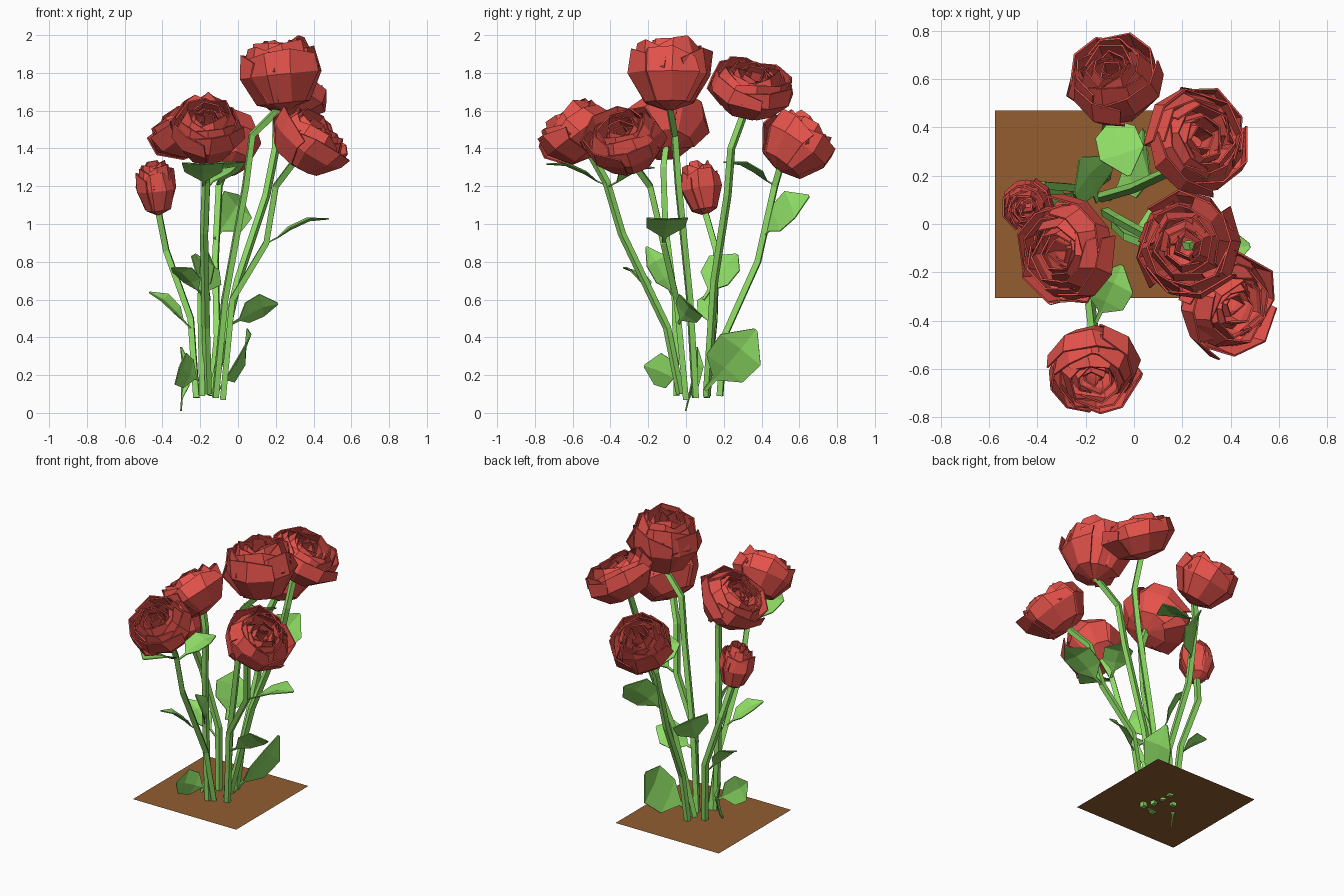
import bpy, bmesh, math, random
from mathutils import Vector, Matrix

if "Cube" in bpy.data.objects:
    bpy.data.objects.remove(bpy.data.objects["Cube"])

random.seed(4)


def material(name, rgb):
    m = bpy.data.materials.new(name)
    m.diffuse_color = (*rgb, 1)
    m.use_nodes = True
    m.node_tree.nodes["Principled BSDF"].inputs["Base Color"].default_value = m.diffuse_color
    return m


RED = material("petal_red", (0.78, 0.085, 0.07))
GREEN = material("leaf_green", (0.27, 0.72, 0.13))
BROWN = material("soil_brown", (0.29, 0.11, 0.03))


def finish(bm, name, mat):
    me = bpy.data.meshes.new(name)
    bm.to_mesh(me)
    bm.free()
    me.materials.append(mat)
    ob = bpy.data.objects.new(name, me)
    bpy.context.collection.objects.link(ob)
    return ob


def skin(bm, rows):
    for a, b in zip(rows, rows[1:]):
        for i in range(len(a) - 1):
            bm.faces.new((a[i], a[i + 1], b[i + 1], b[i]))


# Petal rings: radius share, top height share, rim curl, petal count
RINGS = [(1.0, 0.84, 0.93, 4), (0.90, 0.97, 0.78, 4), (0.70, 0.98, 0.76, 3),
         (0.49, 0.93, 0.74, 3), (0.29, 0.86, 0.75, 2)]
CUP = [(0.10, 0.0), (0.62, 0.12), (1.0, 0.58)]


def rose(name, centre, axis, R, H):
    axis = Vector(axis).normalized()
    base = Vector(centre) - axis * H / 2
    bm = bmesh.new()
    for k, (rad, top, curl, n) in enumerate(RINGS):
        low = CUP if k < 2 else [(.9, .4), (1.0, .72)]
        prof = low + [(curl, 1.0)]
        span = math.tau / n * 1.3
        start = random.uniform(0, 6)
        for p in range(n):
            a0 = start + p * math.tau / n + random.uniform(-.15, .15)
            lift = random.uniform(.94, 1.04)
            lean = random.uniform(-.05, .1)
            rows = []
            for j, (r, z) in enumerate(prof):
                row = []
                for i in range(4):
                    t = i / 3
                    a = a0 + (t - .5) * span + random.uniform(-.08, .08)
                    rr = R * rad * (r + lean * (z == 1)) * (.93 + .13 * t + random.uniform(-.05, .05))
                    # rounded, slightly ragged petal rim
                    zz = H * z * top * lift
                    zz *= 1 - (.15 * (2 * t - 1) ** 2 + random.uniform(-.02, .05)) * (z > .9)
                    row.append(bm.verts.new((rr * math.cos(a), rr * math.sin(a), zz)))
                rows.append(row)
            skin(bm, rows)
    rot = axis.to_track_quat('Z', 'Y').to_matrix().to_4x4()
    bm.transform(Matrix.Translation(base) @ rot)
    ob = finish(bm, name, RED)
    mod = ob.modifiers.new("thickness", 'SOLIDIFY')
    mod.thickness = 0.008
    mod.offset = 0
    return base + axis * 0.03


def stem(name, pts, radius=0.022):
    cu = bpy.data.curves.new(name, 'CURVE')
    cu.dimensions = '3D'
    cu.bevel_depth = radius
    cu.bevel_resolution = 0
    cu.use_fill_caps = True
    sp = cu.splines.new('POLY')
    sp.points.add(len(pts) - 1)
    for q, p in zip(sp.points, pts):
        q.co = (*p, 1)
    sp.use_smooth = False
    cu.materials.append(GREEN)
    bpy.context.collection.objects.link(bpy.data.objects.new(name, cu))


def leaf(name, root, tip, width, normal):
    root, tip, normal = Vector(root), Vector(tip), Vector(normal)
    d = tip - root
    side = d.cross(normal).normalized()
    up = side.cross(d).normalized()
    bm = bmesh.new()
    rows = []
    for t, w, h in [(0, .07, 0), (.2, .10, .02), (.40, .9, .06), (.72, 1, .08), (1, .08, 0)]:
        c = root + d * t + up * h * d.length
        s = side * w * width / 2
        rows.append([bm.verts.new(v) for v in (c - s + up * w * .015, c, c + s + up * w * .015)])
    skin(bm, rows)
    ob = finish(bm, name, GREEN)
    ob.modifiers.new("thickness", 'SOLIDIFY').thickness = 0.006


# Flowers with their stems: centre, axis, radius, height, stem points from the ground up
FLOWERS = {
    "top_rose": ((.225, -.09, 1.80), (-.1, .0, 1), .215, .39,
                 [(-.12, .05, .08), (-.07, .02, .6), (.04, -.04, 1.2), (.075, -.06, 1.47)]),
    "back_right_rose": ((.25, .34, 1.71), (.42, .18, .85), .225, .26,
                        [(-.14, .11, .09), (.0, .15, .7), (.15, .22, 1.15), (.2, .24, 1.4)]),
    "front_right_rose": ((.37, -.32, 1.43), (.5, -.2, .7), .21, .28,
                         [(-.08, .0, .07), (-.03, -.05, .6), (.15, -.12, .9), (.2, -.19, 1.2)]),
    "front_rose": ((-.165, -.585, 1.48), (0, -.58, .75), .19, .29,
                   [(-.16, -.03, .1), (-.17, -.1, .45), (-.18, -.34, .95), (-.17, -.42, 1.22)]),
    "left_rose": ((-.26, -.11, 1.51), (-.6, -.05, .75), .215, .28,
                  [(-.19, -.05, .09), (-.2, -.06, .6), (-.17, -.11, 1.0), (-.16, -.12, 1.3)]),
    "back_rose": ((-.08, .58, 1.42), (-.14, .55, .75), .19, .32,
                  [(-.14, .18, .09), (-.11, .2, .4), (-.12, .38, .8), (-.1, .47, 1.2)]),
    "rose_bud": ((-.435, .08, 1.19), (-.1, -.15, 1), .105, .28,
                 [(-.22, .11, .08), (-.25, .15, .5), (-.38, .16, .86)]),
}
for nm, (c, ax, R, H, pts) in FLOWERS.items():
    end = rose(nm, c, ax, R, H)
    stem(nm + "_stem", [Vector(p) for p in pts] + [end])

# Leaves: root, tip, width, facing direction
LEAVES = [
    ((.15, -.12, .9), (.48, -.09, 1.03), .22, (0, 0, 1)),
    ((-.04, -.04, .47), (.21, .02, .58), .17, (-.2, .7, .7)),
    ((-.10, .10, .12), (.05, .37, .44), .27, (1, 0, -.2)),
    ((-.20, -.03, .17), (-.31, -.22, .25), .18, (-1, .3, .3)),
    ((-.30, .0, .01), (-.30, .06, .35), .06, (1, 1, 0)),
    ((-.25, .12, .45), (-.47, .13, .64), .12, (.5, -.5, 1)),
    ((-.18, -.17, .62), (-.35, -.33, .77), .13, (0, .3, 1)),
    ((-.15, .09, .60), (-.22, .27, .84), .23, (.8, -.5, .5)),
    ((-.12, .39, .92), (.01, .65, 1.15), .21, (.7, -.3, .6)),
    ((-.11, .48, 1.2), (-.02, .2, 1.33), .19, (0, 0, 1)),
    ((-.18, -.41, 1.2), (-.19, -.74, 1.32), .22, (0, 0, 1)),
    ((-.16, -.41, 1.2), (-.05, -.17, 1.3), .18, (0, 0, 1)),
    ((-.2, -.06, .6), (-.17, -.21, .88), .12, (.8, 0, .5)),
]
for i, args in enumerate(LEAVES):
    leaf(f"leaf_{i + 1}", *args)

# Square patch of soil
bm = bmesh.new()
bmesh.ops.create_grid(bm, x_segments=1, y_segments=1, size=0.388)
bmesh.ops.translate(bm, verts=bm.verts, vec=(-.187, .081, .1))
finish(bm, "soil", BROWN)
